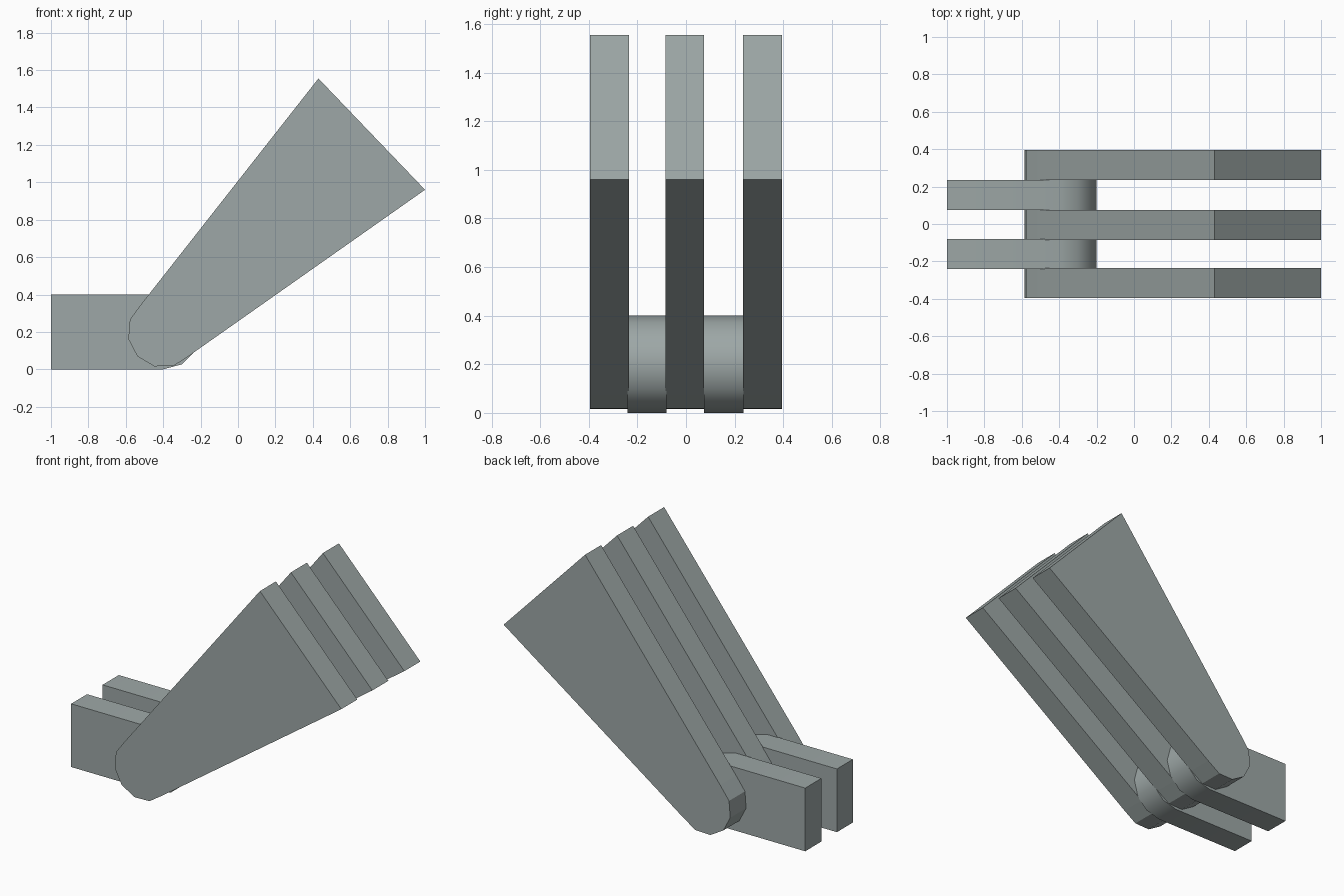
import bpy
import bmesh
from math import cos, sin, radians

if "Cube" in bpy.data.objects:
    bpy.data.objects.remove(bpy.data.objects["Cube"])

metal = bpy.data.materials.new("grey_green_metal")
metal.diffuse_color = (0.34, 0.39, 0.385, 1)
metal.use_nodes = True
metal.node_tree.nodes["Principled BSDF"].inputs["Base Color"].default_value = metal.diffuse_color

PIVOT = (-0.40, 0.20)


def arc(radius, start, step, count):
    """Points (x, z) around the hinge pivot, angles in degrees."""
    return [(PIVOT[0] + radius * cos(radians(start + i * step)),
             PIVOT[1] + radius * sin(radians(start + i * step))) for i in range(count)]


def plate(name, profile, y0, y1, smooth=False):
    """Extrude an x-z profile from y0 to y1."""
    bm = bmesh.new()
    face = bm.faces.new([bm.verts.new((x, y0, z)) for x, z in profile])
    moved = bmesh.ops.extrude_face_region(bm, geom=[face])["geom"]
    verts = [v for v in moved if isinstance(v, bmesh.types.BMVert)]
    bmesh.ops.translate(bm, verts=verts, vec=(0, y1 - y0, 0))
    bmesh.ops.recalc_face_normals(bm, faces=bm.faces)
    mesh = bpy.data.meshes.new(name)
    bm.to_mesh(mesh)
    bm.free()
    mesh.materials.append(metal)
    obj = bpy.data.objects.new(name, mesh)
    bpy.context.collection.objects.link(obj)
    if smooth:
        bpy.ops.object.select_all(action="DESELECT")
        obj.select_set(True)
        bpy.context.view_layer.objects.active = obj
        bpy.ops.object.shade_smooth_by_angle(angle=radians(35))
    return obj


# Fixed lugs: straight bar with a smooth rounded end
lug = [(-1.0, 0.4), (-1.0, 0.0)] + arc(0.20, -90, 30, 7)
for side, y0, y1 in (("front", -0.24, -0.081), ("back", 0.074, 0.236)):
    plate(f"{side}_hinge_lug", lug, y0, y1, smooth=True)

# Swinging arms: faceted round foot widening to a square-cut end
arm = arc(0.19, 127.5, 32, 7) + [(1.0, 0.96), (0.43, 1.555)]
for place, y0, y1 in (("front", -0.395, -0.235), ("middle", -0.085, 0.075),
                      ("back", 0.235, 0.395)):
    plate(f"{place}_arm", arm, y0, y1)
